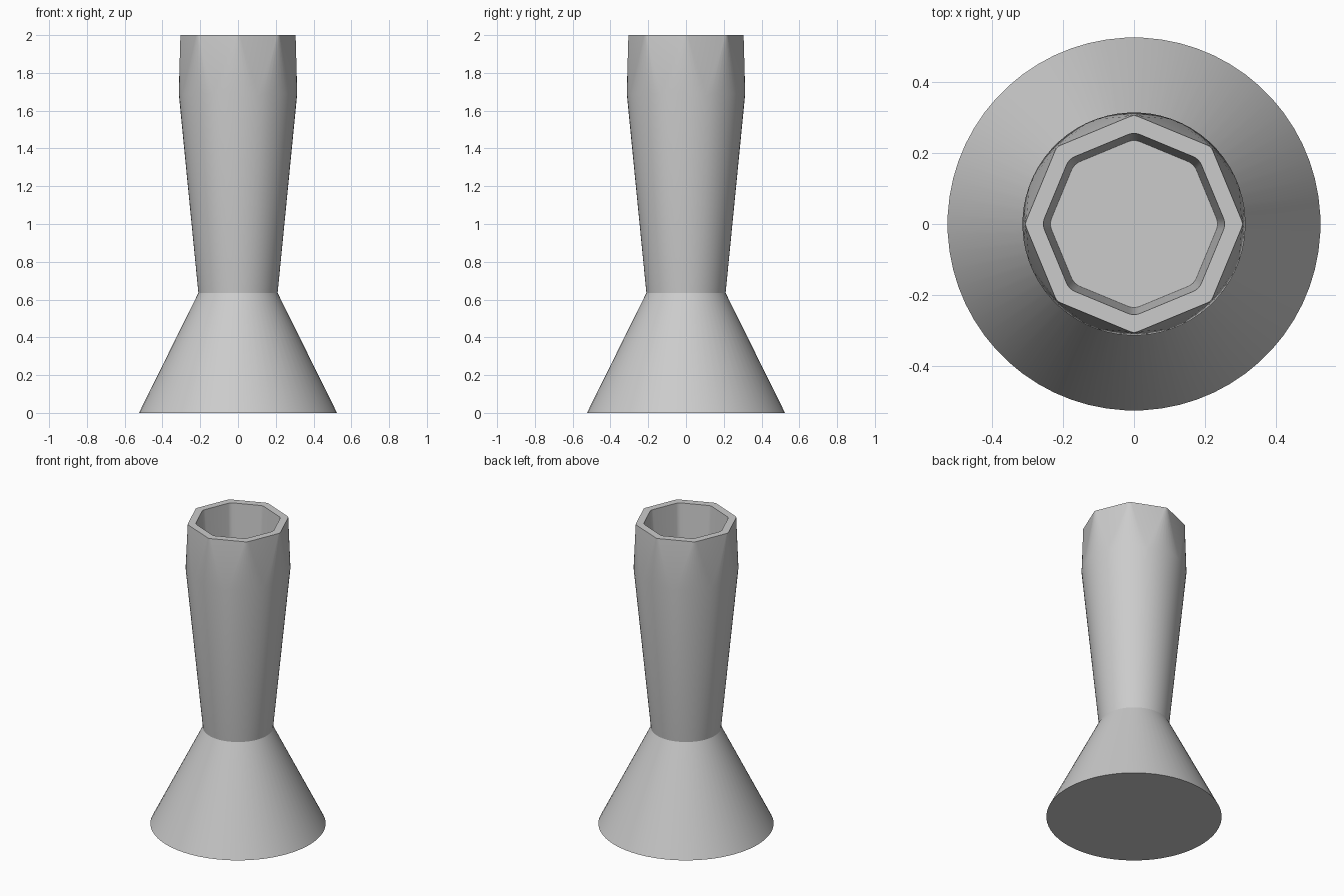
import bpy
import bmesh
from math import cos, sin, pi, radians

cube = bpy.data.objects.get("Cube")
if cube:
    bpy.data.objects.remove(cube, do_unlink=True)

grey = bpy.data.materials.new("plain grey")
grey.use_nodes = True
colour = (0.6, 0.6, 0.6, 1)
grey.diffuse_color = colour
grey.node_tree.nodes["Principled BSDF"].inputs["Base Color"].default_value = colour

CORNERS = 8
PER_CORNER = 8
COUNT = CORNERS * PER_CORNER


def ring(bm, z, corner, rounding):
    """Octagon with rounded corners; corner = 0 gives a circle."""
    verts = []
    for i in range(COUNT):
        middle = 2 * pi * (i // PER_CORNER) / CORNERS
        a = middle + 2 * pi * (i % PER_CORNER - (PER_CORNER - 1) / 2) / COUNT
        verts.append(bm.verts.new((corner * cos(middle) + rounding * cos(a),
                                   corner * sin(middle) + rounding * sin(a), z)))
    return verts


def loft(name, sections):
    """Closed solid through a stack of rings."""
    bm = bmesh.new()
    rings = [ring(bm, *s) for s in sections]
    for low, high in zip(rings, rings[1:]):
        for i in range(COUNT):
            j = (i + 1) % COUNT
            bm.faces.new((low[i], low[j], high[j], high[i]))
    bm.faces.new(rings[0][::-1])
    bm.faces.new(rings[-1])
    bmesh.ops.recalc_face_normals(bm, faces=bm.faces[:])
    mesh = bpy.data.meshes.new(name)
    bm.to_mesh(mesh)
    bm.free()
    mesh.materials.append(grey)
    obj = bpy.data.objects.new(name, mesh)
    bpy.context.collection.objects.link(obj)
    bpy.ops.object.select_all(action='DESELECT')
    obj.select_set(True)
    bpy.context.view_layer.objects.active = obj
    bpy.ops.object.shade_smooth_by_angle(angle=radians(25))
    return obj


# Flared foot, tapered shaft, faceted rim and the socket inside it
loft("flared_pedestal", [
    (0, 0, 0.525),
    (0.635, 0, 0.21),
    (1.69, 0, 0.314),
    (2, 0.275, 0.03),
    (2, 0.21, 0.045),
    (1.7, 0.19, 0.045),
])
